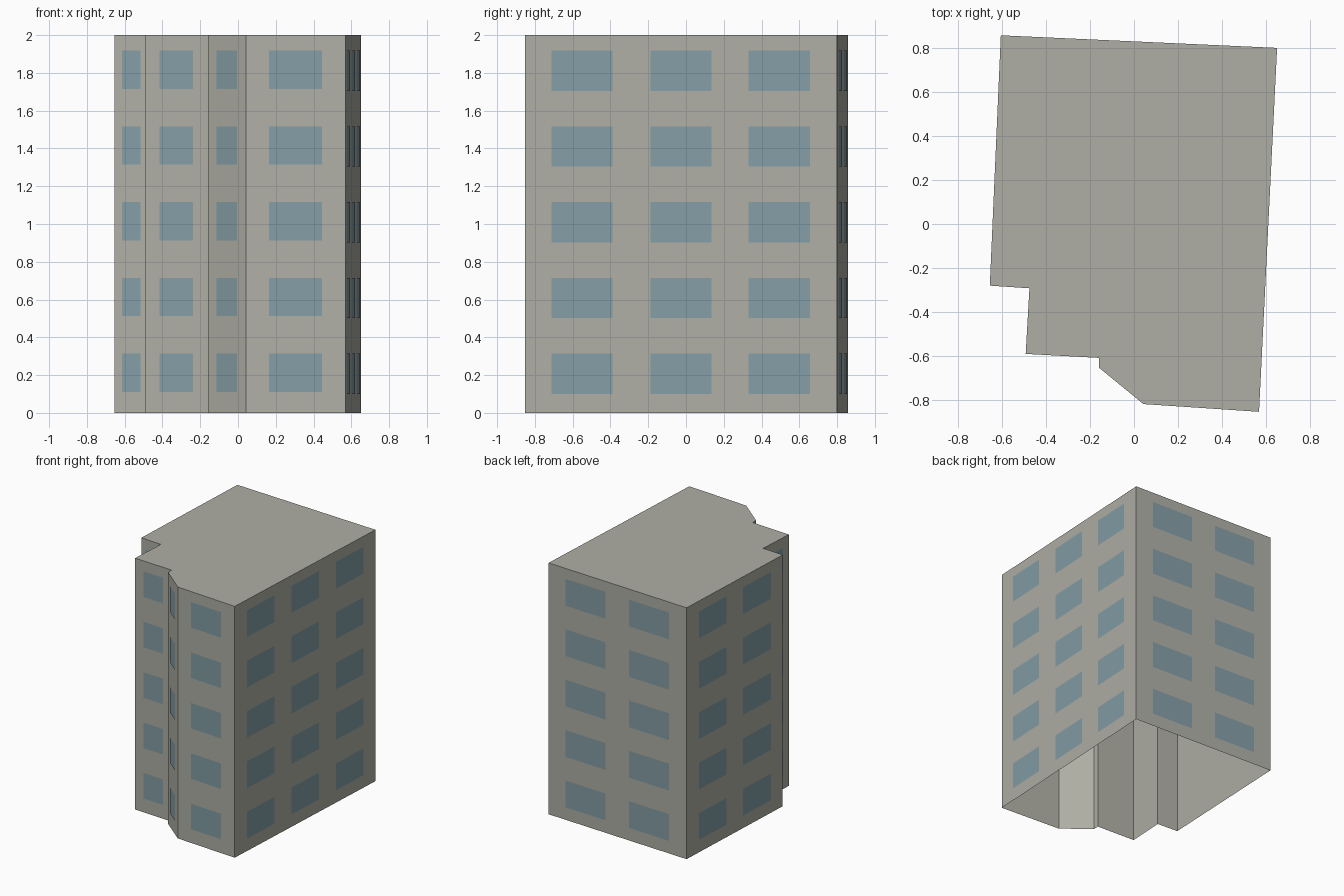
import bpy, bmesh
from mathutils import Vector

cube = bpy.data.objects.get("Cube")
if cube:
    bpy.data.objects.remove(cube, do_unlink=True)

HEIGHT = 2.0
FLOORS = 5
OFFSET = 0.003

# Footprint corners, counter-clockwise from the back left
FOOTPRINT = [Vector(p) for p in (
    (-0.605, 0.857), (-0.655, -0.28), (-0.475, -0.292), (-0.492, -0.59),
    (-0.16, -0.608), (-0.16, -0.652), (0.043, -0.818), (0.568, -0.853),
    (0.65, 0.80))]


def make_material(name, rgb):
    mat = bpy.data.materials.new(name)
    mat.use_nodes = True
    color = (*rgb, 1.0)
    mat.diffuse_color = color
    bsdf = mat.node_tree.nodes["Principled BSDF"]
    bsdf.inputs["Base Color"].default_value = color
    bsdf.inputs["Roughness"].default_value = 0.9
    return mat


def finish(bm, name, mat):
    mesh = bpy.data.meshes.new(name)
    bm.to_mesh(mesh)
    bm.free()
    mesh.materials.append(mat)
    obj = bpy.data.objects.new(name, mesh)
    bpy.context.collection.objects.link(obj)
    return obj


concrete = make_material("warm grey concrete", (0.43, 0.43, 0.38))
glass = make_material("blue grey glass", (0.23, 0.34, 0.38))

walls = list(zip(FOOTPRINT, FOOTPRINT[1:] + FOOTPRINT[:1]))

# Outer walls and flat roof, open underneath
bm = bmesh.new()
low = [bm.verts.new((p.x, p.y, 0)) for p in FOOTPRINT]
top = [bm.verts.new((p.x, p.y, HEIGHT)) for p in FOOTPRINT]
for i in range(len(low)):
    j = (i + 1) % len(low)
    bm.faces.new((low[i], low[j], top[j], top[i]))
bm.faces.new(top)
finish(bm, "building_shell", concrete)

# Window columns by wall length: (centre fractions, width fraction, sill height)
ONE = ((0.5,), 0.535, 0.111)
TWO = ((0.269, 0.731), 0.29, 0.101)
THREE = ((0.183, 0.5, 0.815), 0.196, 0.101)


def add_windows(bm, a, b):
    along = b - a
    if along.length < 0.1:
        return
    centres, width, sill = ONE if along.length < 0.8 else TWO if along.length < 1.4 else THREE
    out = Vector((along.y, -along.x)).normalized() * OFFSET
    for floor in range(FLOORS):
        z0, z1 = sill + 0.401 * floor, 0.314 + 0.401 * floor
        for c in centres:
            p = a + along * (c - width / 2) + out
            q = a + along * (c + width / 2) + out
            corners = ((p, z0), (q, z0), (q, z1), (p, z1))
            bm.faces.new([bm.verts.new((v.x, v.y, z)) for v, z in corners])


# Window panes on every wall long enough to carry them
bm = bmesh.new()
for a, b in walls:
    add_windows(bm, a, b)
finish(bm, "window_panes", glass)
